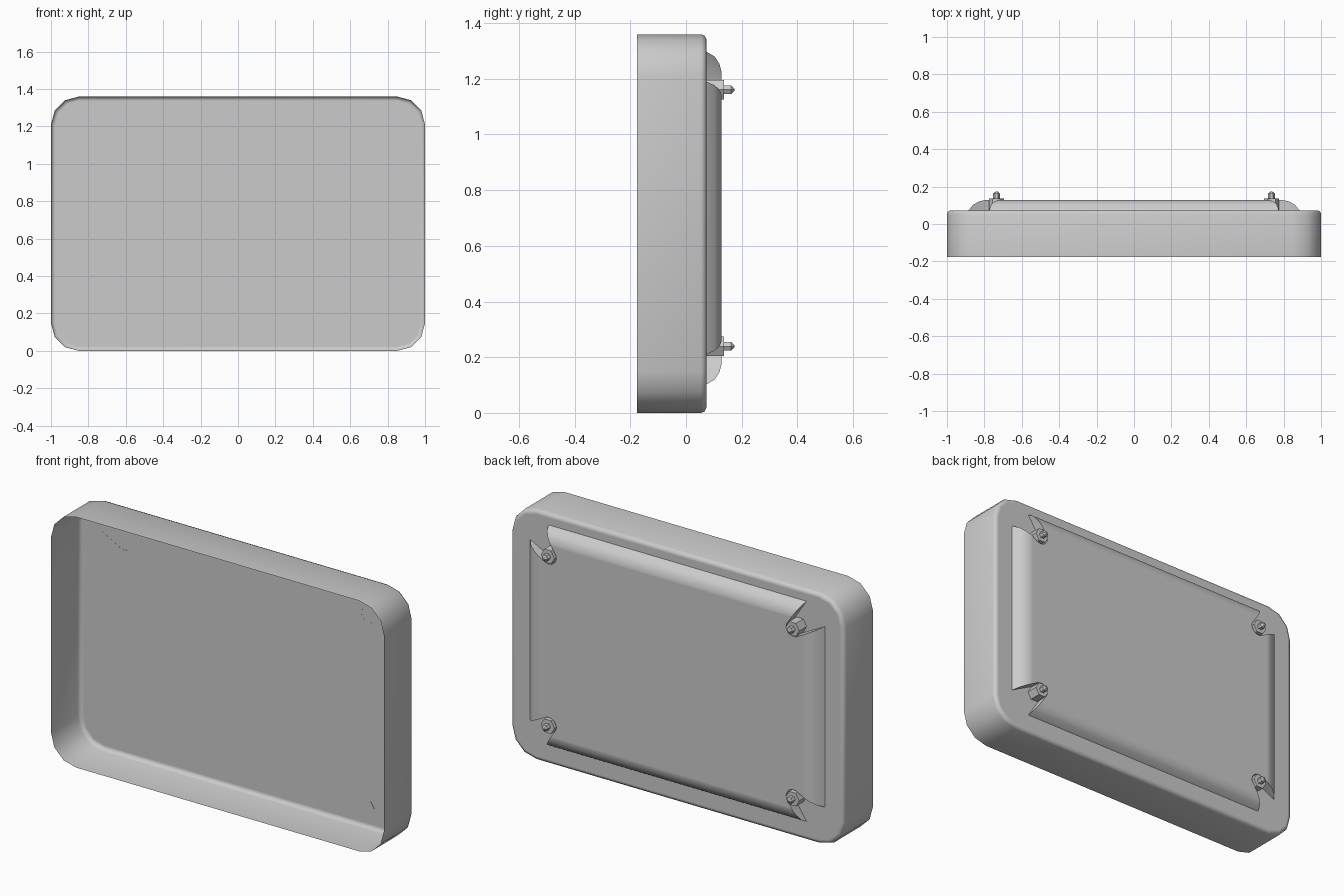
import bpy
import bmesh
from math import sin, cos, pi, radians

cube = bpy.data.objects.get("Cube")
if cube:
    bpy.data.objects.remove(cube, do_unlink=True)

grey = bpy.data.materials.new("light_grey")
grey.use_nodes = True
grey.diffuse_color = (0.6, 0.6, 0.6, 1)
grey.node_tree.nodes["Principled BSDF"].inputs["Base Color"].default_value = (0.6, 0.6, 0.6, 1)


def loft(name, rings, cap_front=True):
    """Join rings of (x, z) points, each given with its y, and cap the ends."""
    bm = bmesh.new()
    loops = [[bm.verts.new((x, y, z)) for x, z in pts] for y, pts in rings]
    n = len(loops[0])
    for a, b in zip(loops, loops[1:]):
        for i in range(n):
            j = (i + 1) % n
            bm.faces.new((a[i], a[j], b[j], b[i]))
    bm.faces.new(loops[-1])
    if cap_front:
        bm.faces.new(loops[0])
    bmesh.ops.recalc_face_normals(bm, faces=bm.faces)
    mesh = bpy.data.meshes.new(name)
    bm.to_mesh(mesh)
    bm.free()
    mesh.materials.append(grey)
    obj = bpy.data.objects.new(name, mesh)
    bpy.context.collection.objects.link(obj)
    return obj


def activate(obj):
    bpy.ops.object.select_all(action='DESELECT')
    obj.select_set(True)
    bpy.context.view_layer.objects.active = obj


def smooth(obj, angle):
    activate(obj)
    bpy.ops.object.shade_smooth_by_angle(angle=radians(angle))


def arc(cx, cz, r, start, end, steps):
    angles = [radians(start + (end - start) * i / steps) for i in range(steps + 1)]
    return [(cx + r * cos(a), cz + r * sin(a)) for a in angles]


def rounded(inset):
    """Outline of the tray, moved inwards by inset."""
    pts = []
    for k, (sx, sz) in enumerate(((1, 1), (-1, 1), (-1, -1), (1, -1))):
        pts += arc(sx * 0.85, 0.68 + sz * 0.53, 0.15 - inset, 90 * k, 90 * k + 90, 3)
    return pts


def rectangle(hx, hz, mid=0.70):
    return [(hx, mid + hz), (-hx, mid + hz), (-hx, mid - hz), (hx, mid - hz)]


def hexagon(cx, cz, r):
    return [(cx + r * cos(i * pi / 3), cz + r * sin(i * pi / 3)) for i in range(6)]


# Thin tray, open at the front, with a bevelled back edge
BACK = 0.073
tray = loft("tray", [(-0.176, rounded(0)), (0.054, rounded(0)), (0.067, rounded(0.005)),
                     (BACK, rounded(0.018)), (BACK, rounded(0.024))], cap_front=False)
smooth(tray, 50)

# Raised back panel with rolled sides
panel = loft("raised_panel", [(BACK - 0.0005, rectangle(0.885, 0.598)), (0.103, rectangle(0.86, 0.58)),
                              (0.120, rectangle(0.83, 0.554)), (0.127, rectangle(0.80, 0.526)),
                              (0.127, rectangle(0.79, 0.516))])

# Corner notches in the panel, and a nut and stud in each
notch = arc(0, 0, 0.045, 167, 290, 8) + [(0.22, 0.066), (0.3, 0.3), (0.082, 0.2)]
for side, sx in (("left", 1), ("right", -1)):
    for level, sz in (("upper", 1), ("lower", -1)):
        cx, cz = sx * 0.735, 0.70 + sz * 0.461
        outline = [(cx + sx * x, cz + sz * z) for x, z in notch]
        cutter = loft("notch_cutter", [(0.0, outline), (0.2, outline)])
        cutter.hide_render = True
        activate(panel)
        mod = panel.modifiers.new("notch", 'BOOLEAN')
        mod.operation = 'DIFFERENCE'
        mod.solver = 'EXACT'
        mod.object = cutter
        bpy.ops.object.modifier_apply(modifier=mod.name)
        bpy.data.objects.remove(cutter, do_unlink=True)

        loft(f"{level}_{side}_nut", [(BACK, hexagon(cx, cz, 0.041)), (0.137, hexagon(cx, cz, 0.041))])
        loft(f"{level}_{side}_stud", [(0.13, hexagon(cx, cz, 0.018)), (0.162, hexagon(cx, cz, 0.018)),
                                      (0.174, hexagon(cx, cz, 0.005))])
smooth(panel, 40)
